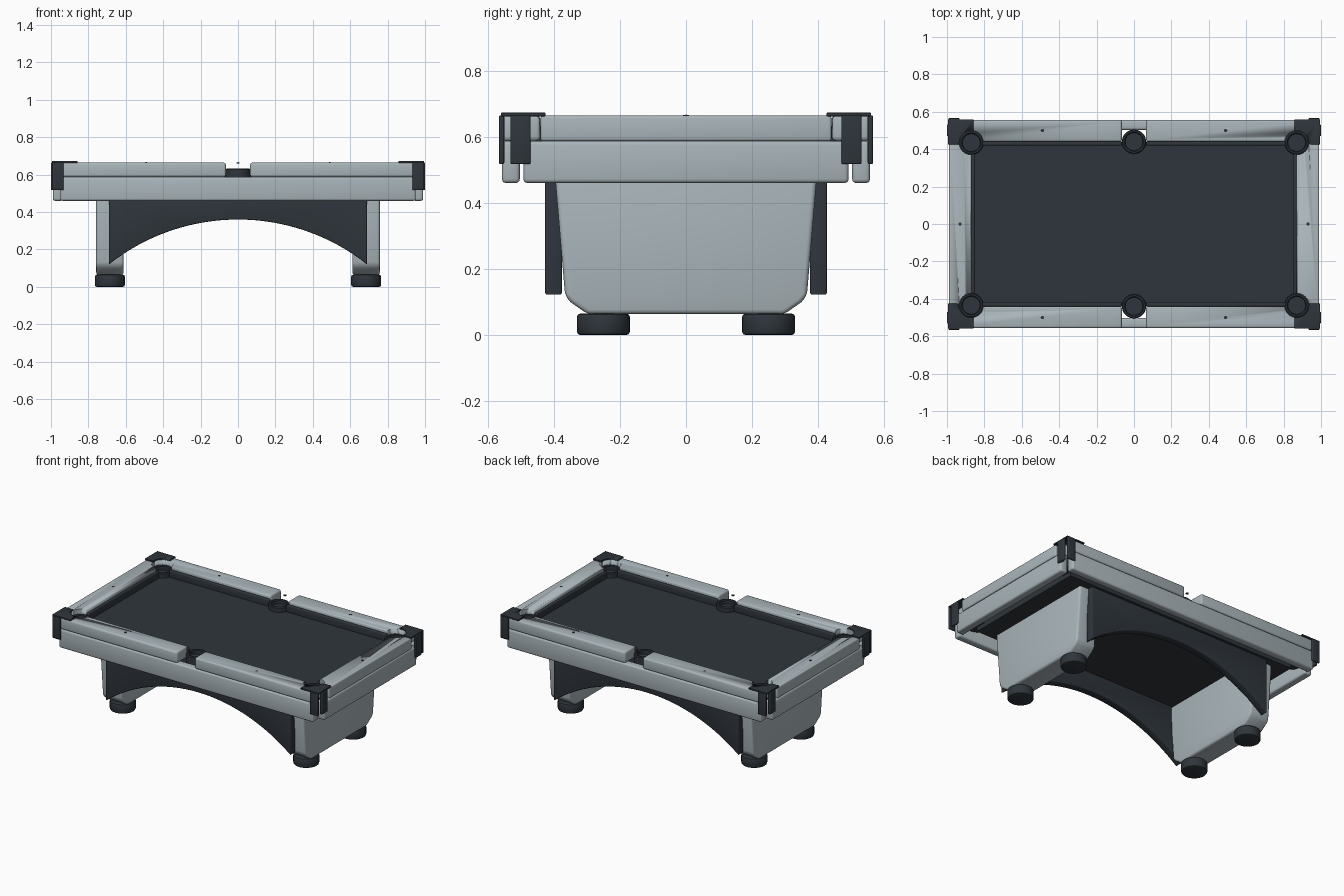
import bpy, bmesh, math
from mathutils import Vector

if "Cube" in bpy.data.objects:
    bpy.data.objects.remove(bpy.data.objects["Cube"])


def material(name, rgb):
    m = bpy.data.materials.new(name)
    m.diffuse_color = (*rgb, 1)
    m.use_nodes = True
    m.node_tree.nodes["Principled BSDF"].inputs["Base Color"].default_value = m.diffuse_color
    return m


GREY = material("pale_grey", (0.40, 0.46, 0.49))
DARK = material("charcoal", (0.028, 0.036, 0.045))


def finish(name, bm, mat, bevel=0.0, segments=3):
    bmesh.ops.recalc_face_normals(bm, faces=bm.faces)
    if bevel:
        sharp = [e for e in bm.edges if e.calc_face_angle(0) > math.radians(25)]
        bmesh.ops.bevel(bm, geom=sharp, offset=bevel, segments=segments,
                        profile=0.5, affect='EDGES', clamp_overlap=True)
    me = bpy.data.meshes.new(name)
    bm.to_mesh(me)
    bm.free()
    me.materials.append(mat)
    ob = bpy.data.objects.new(name, me)
    bpy.context.collection.objects.link(ob)
    bpy.ops.object.select_all(action='DESELECT')
    ob.select_set(True)
    bpy.context.view_layer.objects.active = ob
    bpy.ops.object.shade_smooth_by_angle(angle=math.radians(35))
    return ob


def box(name, xr, yr, zr, mat, bevel=0.0):
    bm = bmesh.new()
    bmesh.ops.create_cube(bm, size=1)
    for v in bm.verts:
        v.co = Vector([(r[0] + r[1]) / 2 + c * abs(r[1] - r[0])
                       for c, r in zip(v.co, (xr, yr, zr))])
    return finish(name, bm, mat, bevel)


def extrude(name, points, depth, mat, bevel):
    """Extrude a flat outline of 3D points along the depth vector."""
    bm = bmesh.new()
    face = bm.faces.new([bm.verts.new(p) for p in points])
    new = bmesh.ops.extrude_face_region(bm, geom=[face])["geom"]
    bmesh.ops.translate(bm, vec=depth, verts=[g for g in new if isinstance(g, bmesh.types.BMVert)])
    return finish(name, bm, mat, bevel)


def lathe(name, profile, centre, mat, n=32):
    """Spin a closed (radius, z) profile about a vertical axis."""
    bm = bmesh.new()
    vs = [bm.verts.new((r, 0, z)) for r, z in profile]
    es = [bm.edges.new(p) for p in zip(vs, vs[1:])]
    bmesh.ops.spin(bm, geom=vs + es, cent=(0, 0, 0), axis=(0, 0, 1),
                   angle=2 * math.pi, steps=n)
    bmesh.ops.remove_doubles(bm, verts=bm.verts, dist=1e-5)
    bmesh.ops.translate(bm, vec=(*centre, 0), verts=bm.verts)
    return finish(name, bm, mat)


def cut(ob, cutters):
    for c in cutters:
        m = ob.modifiers.new("pocket_cut", 'BOOLEAN')
        m.operation, m.solver, m.object = 'DIFFERENCE', 'EXACT', c
    bpy.context.view_layer.objects.active = ob
    for m in list(ob.modifiers):
        bpy.ops.object.modifier_apply(modifier=m.name)


PX, PY, PR = 0.87, 0.435, 0.065
SIGNS = [(sx, sy) for sx in (-1, 1) for sy in (-1, 1)]

# cutters for the corner pockets
cutters = {}
for s in SIGNS:
    c = lathe("pocket_cutter", [(0, 0.4), (PR, 0.4), (PR, 0.8), (0, 0.8)],
              (s[0] * PX, s[1] * PY), DARK)
    c.hide_render = True
    cutters[s] = c

# playing bed
box("bed", (-0.87, 0.87), (-0.44, 0.44), (0.49, 0.60), DARK)

for s in (-1, 1):
    # aprons below the rails
    box("side_apron", (-0.95, 0.95), (s * 0.503, s * 0.557), (0.46, 0.587), GREY, 0.012)
    box("end_apron", (s * 0.935, s * 0.99), (-0.492, 0.492), (0.46, 0.587), GREY, 0.012)
    # end rail
    rail = box("end_rail", (s * 0.87, s * 0.99), (-0.44, 0.44), (0.587, 0.664), GREY, 0.008)
    cut(rail, [cutters[(s, -1)], cutters[(s, 1)]])
    # end cushion
    box("end_cushion", (s * 0.85, s * 0.871), (-0.375, 0.375), (0.59, 0.645), DARK, 0.006)
    # arched side panel between the legs
    half, low, rise, n = 0.69, 0.12, 0.24, 32
    rad = (half ** 2 + rise ** 2) / (2 * rise)
    a = math.asin(half / rad)
    arc = [(rad * math.sin(t), s * 0.375, low + rise - rad + rad * math.cos(t))
           for t in (-a + 2 * a * i / n for i in range(n + 1))]
    extrude("arch_panel", arc + [(half, s * 0.375, 0.49), (-half, s * 0.375, 0.49)],
            (0, s * 0.052, 0), DARK, 0.006)
    # leg panel with chamfered lower corners
    side = [(0.397, 0.49), (0.366, 0.12), (0.35, 0.10), (0.297, 0.063)]
    outline = side + [(-y, z) for y, z in reversed(side)]
    extrude("leg_panel", [(s * 0.612, y, z) for y, z in outline], (s * 0.146, 0, 0), GREY, 0.014)
    # side pocket
    cup = [(0, 0.52), (PR, 0.52), (PR, 0.628), (PR - 0.005, 0.633), (0.052, 0.633),
           (0.047, 0.628), (0.047, 0.605), (0, 0.605)]
    lathe("side_pocket", cup, (0, s * 0.44), DARK)
    # sight markers
    for x in (-0.49, 0, 0.49):
        lathe("side_sight", [(0, 0.66), (0.009, 0.66), (0.009, 0.665), (0, 0.667)],
              (x, s * 0.50), DARK, 12)
    lathe("end_sight", [(0, 0.66), (0.009, 0.66), (0.009, 0.665), (0, 0.667)],
          (s * 0.93, 0), DARK, 12)

for sx, sy in SIGNS:
    # side rail halves and cushions
    rail = box("side_rail", (sx * 0.065, sx * 0.94), (sy * 0.44, sy * 0.557),
               (0.587, 0.664), GREY, 0.012)
    cut(rail, [cutters[(sx, sy)]])
    box("side_cushion", (sx * 0.065, sx * 0.81), (sy * 0.42, sy * 0.441), (0.59, 0.645), DARK, 0.006)
    # corner pocket
    lathe("corner_pocket", cup, (sx * PX, sy * PY), DARK)
    # corner cap and its hanging plates
    cap = box("corner_cap", (sx * 0.858, sx * 0.995), (sy * 0.425, sy * 0.56), (0.662, 0.673), DARK, 0.003)
    cut(cap, [cutters[(sx, sy)]])
    box("corner_side_plate", (sx * 0.932, sx * 0.992), (sy * 0.55, sy * 0.566), (0.517, 0.665), DARK, 0.005)
    box("corner_end_plate", (sx * 0.982, sx * 1.0), (sy * 0.47, sy * 0.531), (0.517, 0.665), DARK, 0.005)
    # round foot
    lathe("foot", [(0, 0), (0.07, 0), (0.077, 0.003), (0.08, 0.01), (0.08, 0.055),
                   (0.077, 0.062), (0.07, 0.065), (0, 0.065)],
          (sx * 0.685, sy * 0.25), DARK)

for c in cutters.values():
    bpy.data.objects.remove(c)
